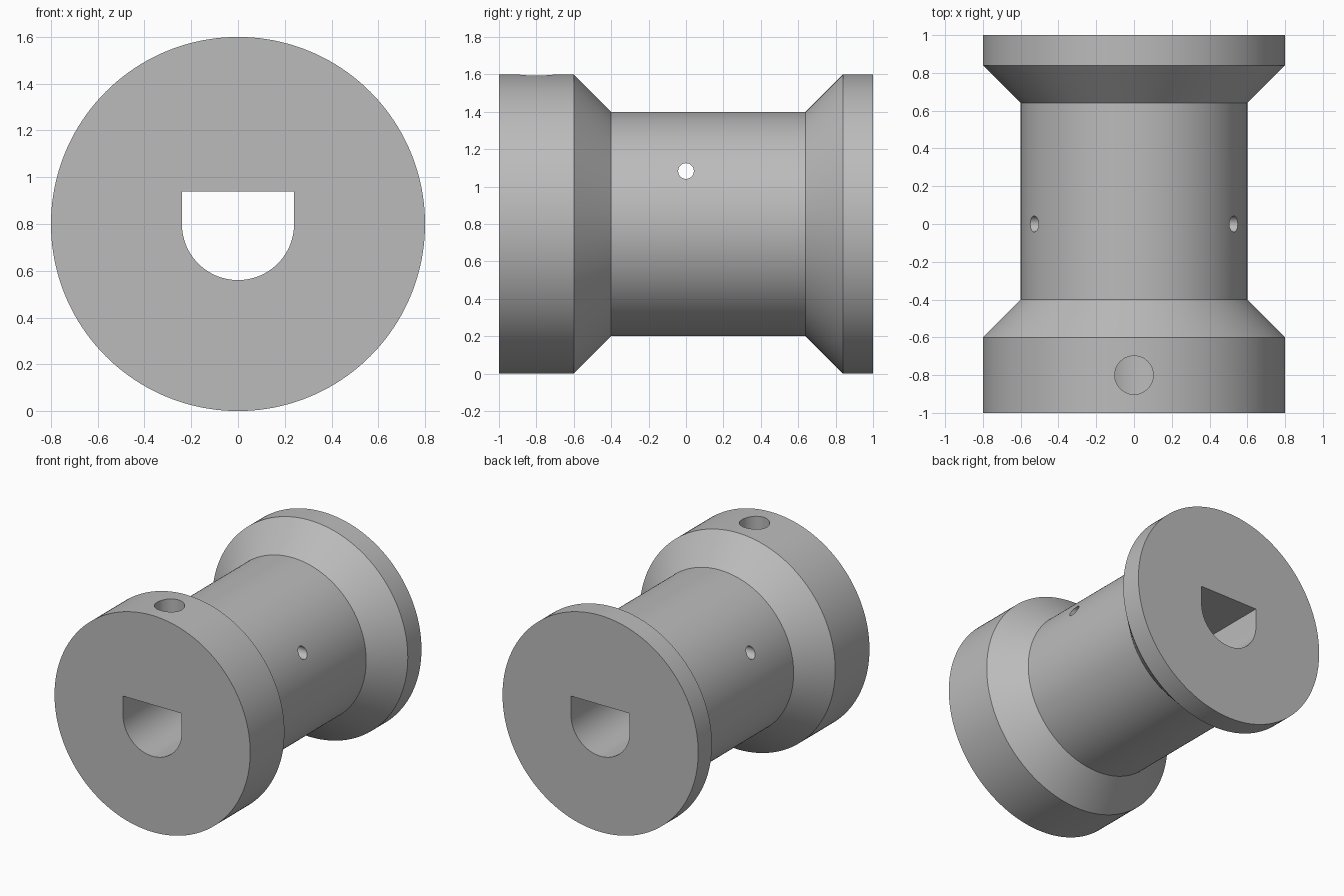
import bpy, bmesh, math
from mathutils import Matrix, Vector

cube = bpy.data.objects.get("Cube")
if cube:
    bpy.data.objects.remove(cube, do_unlink=True)

AXIS_Z = 0.8

grey = bpy.data.materials.new("plain grey")
grey.use_nodes = True
GREY = (0.5, 0.5, 0.5, 1)
grey.diffuse_color = GREY
grey.node_tree.nodes["Principled BSDF"].inputs["Base Color"].default_value = GREY


def make_object(name, bm):
    bmesh.ops.recalc_face_normals(bm, faces=bm.faces)
    mesh = bpy.data.meshes.new(name)
    bm.to_mesh(mesh)
    bm.free()
    mesh.materials.append(grey)
    obj = bpy.data.objects.new(name, mesh)
    bpy.context.collection.objects.link(obj)
    return obj


def lathe(name, profile, sides):
    """Closed solid of revolution about the y axis from (y, radius) pairs."""
    bm = bmesh.new()
    rings = []
    for y, r in profile:
        angles = [2 * math.pi * i / sides for i in range(sides)]
        rings.append([bm.verts.new((r * math.cos(a), y, AXIS_Z + r * math.sin(a)))
                      for a in angles])
    for a, b in zip(rings, rings[1:]):
        for i in range(sides):
            j = (i + 1) % sides
            bm.faces.new((a[i], a[j], b[j], b[i]))
    bm.faces.new(rings[0])
    bm.faces.new(rings[-1])
    return make_object(name, bm)


def rod(name, radius, start, end, sides=48):
    """Cylinder between two points."""
    start, end = Vector(start), Vector(end)
    span = end - start
    turn = span.to_track_quat('Z', 'Y').to_matrix().to_4x4()
    bm = bmesh.new()
    bmesh.ops.create_cone(bm, cap_ends=True, segments=sides, radius1=radius,
                          radius2=radius, depth=span.length,
                          matrix=Matrix.Translation((start + end) / 2) @ turn)
    return make_object(name, bm)


def shaft_prism(name, radius, flat_z, steps=40):
    """Half-round section with a flat top, run along y."""
    bm = bmesh.new()
    outline = [(radius, flat_z), (-radius, flat_z)]
    for i in range(steps + 1):
        a = math.pi * (1 + i / steps)
        outline.append((radius * math.cos(a), AXIS_Z + radius * math.sin(a)))
    face = bm.faces.new([bm.verts.new((x, -1.2, z)) for x, z in outline])
    new = bmesh.ops.extrude_face_region(bm, geom=[face])["geom"]
    bmesh.ops.translate(bm, vec=(0, 2.4, 0),
                        verts=[v for v in new if isinstance(v, bmesh.types.BMVert)])
    return make_object(name, bm)


# Spool body: thick front flange, tapered shoulders, drum, thin back flange
spool = lathe("spool", [(-1, 0.8), (-0.6, 0.8), (-0.4, 0.6),
                        (0.64, 0.6), (0.84, 0.8), (1, 0.8)], 160)

# Shaft bore, set screw hole down to the bore, and cord hole across the drum
cutters = [
    shaft_prism("shaft_bore_cutter", 0.24, 0.94),
    rod("set_screw_cutter", 0.102, (0, -0.8, 0.85), (0, -0.8, 1.8)),
    rod("cord_hole_cutter", 0.042, (-1, 0, 1.083), (1, 0, 1.083), 32),
]

bpy.ops.object.select_all(action='DESELECT')
bpy.context.view_layer.objects.active = spool
spool.select_set(True)
for cutter in cutters:
    cutter.hide_render = True
    cut = spool.modifiers.new(cutter.name, 'BOOLEAN')
    cut.operation = 'DIFFERENCE'
    cut.solver = 'EXACT'
    cut.object = cutter
    bpy.ops.object.modifier_apply(modifier=cut.name)
    bpy.data.objects.remove(cutter, do_unlink=True)

bpy.ops.object.shade_smooth_by_angle(angle=math.radians(30))
